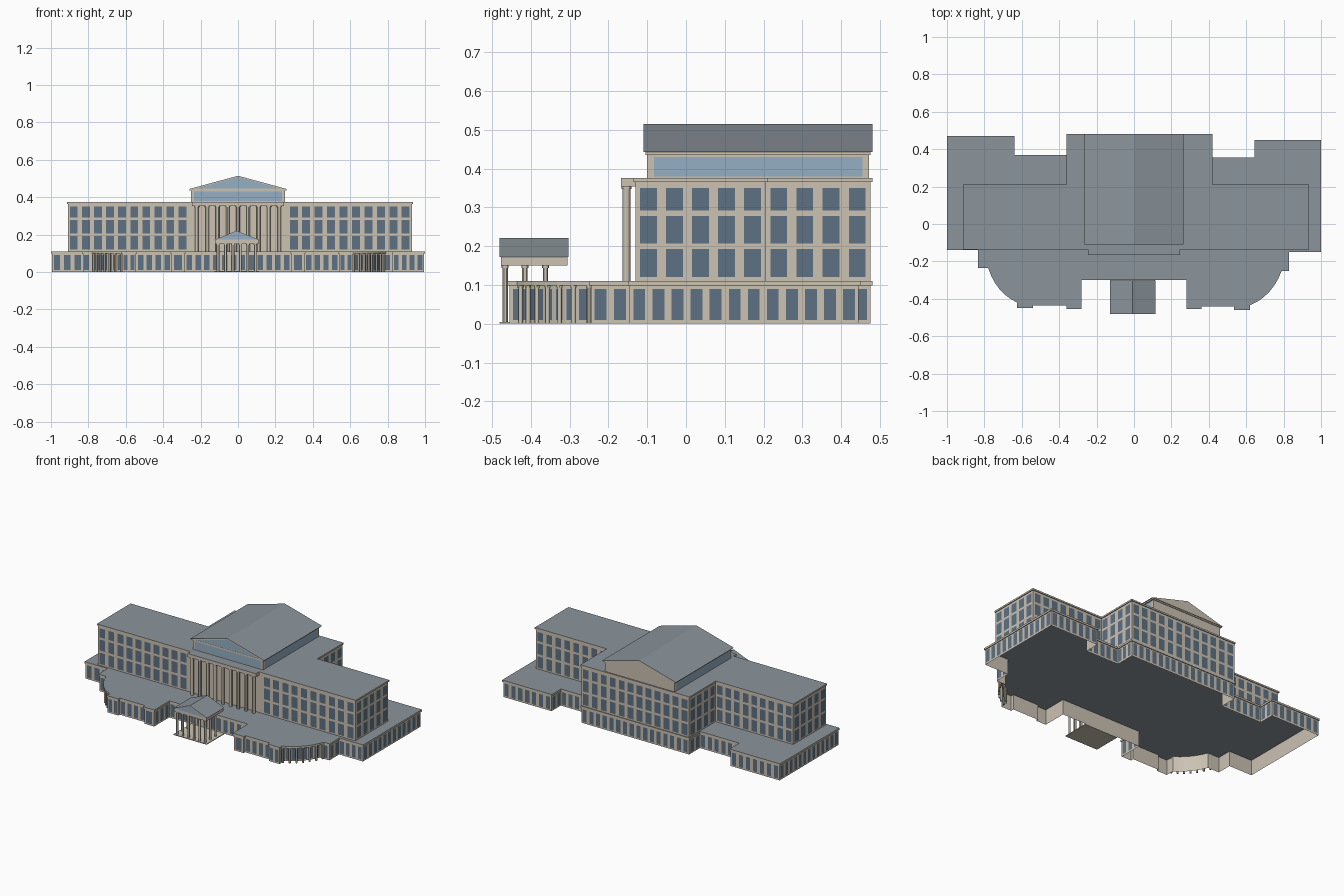
import bpy, bmesh
from mathutils import Vector

cube = bpy.data.objects.get("Cube")
if cube:
    bpy.data.objects.remove(cube, do_unlink=True)


def material(name, rgb):
    m = bpy.data.materials.new(name)
    m.use_nodes = True
    m.diffuse_color = (*rgb, 1)
    m.node_tree.nodes["Principled BSDF"].inputs["Base Color"].default_value = (*rgb, 1)
    return m


STONE = material("stone", (0.60, 0.54, 0.45))
ROOF = material("roof_grey", (0.26, 0.30, 0.33))
WINDOW = material("window_blue", (0.11, 0.165, 0.225))
GLASS = material("pale_glass", (0.30, 0.43, 0.55))


def finish(name, bm, *mats):
    mesh = bpy.data.meshes.new(name)
    bm.to_mesh(mesh)
    bm.free()
    for m in mats:
        mesh.materials.append(m)
    ob = bpy.data.objects.new(name, mesh)
    bpy.context.collection.objects.link(ob)
    return ob


def edges_of(poly):
    return list(zip(poly, poly[1:] + poly[:1]))


def outward(a, b):
    d = (b - a).normalized()
    return Vector((d.y, -d.x))


def rect(x0, x1, y0, y1):
    return [Vector(p) for p in ((x0, y0), (x1, y0), (x1, y1), (x0, y1))]


def inset(poly, dist):
    """Mitred inset of a counter-clockwise outline."""
    result = []
    for i, p in enumerate(poly):
        n1 = outward(poly[i - 1], p)
        n2 = outward(p, poly[(i + 1) % len(poly)])
        result.append(p - (n1 + n2) * dist / (1 + n1.dot(n2)))
    return result


def walls(name, poly, z0, z1):
    """Open ring of wall faces."""
    bm = bmesh.new()
    low = [bm.verts.new((p.x, p.y, z0)) for p in poly]
    high = [bm.verts.new((p.x, p.y, z1)) for p in poly]
    for i in range(len(poly)):
        j = (i + 1) % len(poly)
        bm.faces.new((low[i], low[j], high[j], high[i]))
    return finish(name, bm, STONE)


def slab(name, poly, z0, z1, top=ROOF):
    """Closed slab with stone edges and a coloured top and underside."""
    bm = bmesh.new()
    face = bm.faces.new([bm.verts.new((p.x, p.y, z0)) for p in poly])
    ext = bmesh.ops.extrude_face_region(bm, geom=[face])
    verts = [v for v in ext["geom"] if isinstance(v, bmesh.types.BMVert)]
    bmesh.ops.translate(bm, verts=verts, vec=(0, 0, z1 - z0))
    bmesh.ops.recalc_face_normals(bm, faces=bm.faces)
    for f in bm.faces:
        f.material_index = int(abs(f.normal.z) > 0.5)
    return finish(name, bm, STONE, top)


def windows(name, poly, rows, pitch, ratio, mat=WINDOW, skip=()):
    """Evenly spaced window panes just proud of each wall."""
    bm = bmesh.new()
    for i, (a, b) in enumerate(edges_of(poly)):
        length = (b - a).length
        if i in skip or length < 0.03:
            continue
        n = max(1, round(length / pitch))
        off = outward(a, b) * 0.002
        for k in range(n):
            p = a.lerp(b, (k + 0.5 - ratio / 2) / n) + off
            q = a.lerp(b, (k + 0.5 + ratio / 2) / n) + off
            for z0, z1 in rows:
                corners = ((p, z0), (q, z0), (q, z1), (p, z1))
                bm.faces.new([bm.verts.new((c.x, c.y, z)) for c, z in corners])
    return finish(name, bm, mat)


def gable(name, x0, x1, y0, y1, z0, z1):
    """Gable roof with grey slopes, stone ends and a glass front pediment."""
    bm = bmesh.new()
    mid = (x0 + x1) / 2
    tri = ((x0, z0), (x1, z0), (mid, z1))
    f = [bm.verts.new((x, y0, z)) for x, z in tri]
    r = [bm.verts.new((x, y1, z)) for x, z in tri]
    bm.faces.new(f)
    bm.faces.new(r[::-1])
    for i in range(3):
        j = (i + 1) % 3
        bm.faces.new((f[j], f[i], r[i], r[j]))
    bmesh.ops.recalc_face_normals(bm, faces=bm.faces)
    for face in bm.faces:
        face.material_index = int(face.normal.z > 0.1)
    centre = Vector((mid, (2 * z0 + z1) / 3))
    pane = [centre.lerp(Vector(p), 0.86) for p in tri]
    face = bm.faces.new([bm.verts.new((p.x, y0 - 0.002, p.y)) for p in pane])
    face.material_index = 2
    return finish(name, bm, STONE, ROOF, GLASS)


def columns(name, points, radius, z0, z1):
    bm = bmesh.new()
    for p in points:
        for r, a, b in ((radius, z0, z1), (radius * 1.3, z1 - 0.007, z1)):
            made = bmesh.ops.create_cone(bm, cap_ends=True, segments=12, radius1=r,
                                         radius2=r, depth=b - a)
            bmesh.ops.translate(bm, verts=made["verts"], vec=(p[0], p[1], (a + b) / 2))
    ob = finish(name, bm, STONE)
    bpy.context.view_layer.objects.active = ob
    ob.select_set(True)
    bpy.ops.object.shade_smooth_by_angle()
    ob.select_set(False)


def bow(a, ctrl, b, steps=6):
    a, ctrl, b = Vector(a), Vector(ctrl), Vector(b)
    return [a.lerp(ctrl, k / steps).lerp(ctrl.lerp(b, k / steps), k / steps)
            for k in range(steps + 1)]


def bows(s):
    """Left and right curved bays, drawn in by s."""
    return (bow((-0.78 + s, -0.235), (-0.735 + s, -0.37 + s), (-0.625, -0.42 + s)),
            bow((0.62, -0.435 + s), (0.74 - s, -0.385 + s), (0.79 - s, -0.25)))


def base_outline(s):
    west, east = bows(s)
    points = [(-1, -0.14), (-0.835, -0.14), (-0.835, -0.235), *west,
              (-0.625, -0.45), (-0.54, -0.45), (-0.54, -0.435), (-0.36, -0.435),
              (-0.36, -0.455), (-0.28, -0.455), (-0.28, -0.30), (0.28, -0.30),
              (0.28, -0.455), (0.36, -0.455), (0.36, -0.44), (0.535, -0.44),
              (0.535, -0.46), (0.62, -0.46), *east, (0.83, -0.25), (0.83, -0.15),
              (1, -0.15), (1, 0.45), (0.645, 0.45), (0.645, 0.355), (0.42, 0.355),
              (0.42, 0.48), (-0.36, 0.48), (-0.36, 0.37), (-0.64, 0.37),
              (-0.64, 0.47), (-1, 0.47)]
    return [Vector(p) for p in points]


# Ground storey: open shell, flat roof, windows and bay columns
ground = inset(base_outline(0.028), 0.005)
walls("ground_walls", ground, 0, 0.1)
slab("ground_roof", base_outline(0), 0.098, 0.11)
windows("ground_windows", ground, [(0.01, 0.09)], 0.048, 0.62)
for side, arc in zip(("right", "left"), bows(0.009)):
    columns(side + "_bay_columns", arc, 0.006, 0, 0.1)

# Upper storeys
upper = [Vector(p) for p in (
    (-0.915, -0.135), (-0.265, -0.135), (0.265, -0.135), (0.935, -0.135), (0.935, 0.21),
    (0.42, 0.21), (0.42, 0.48), (-0.36, 0.48), (-0.36, 0.21), (-0.915, 0.21))]
body = inset(upper, 0.005)
walls("upper_walls", body, 0.11, 0.367)
slab("upper_cornice", upper, 0.365, 0.375)
windows("upper_windows", body, [(0.12, 0.193), (0.207, 0.278), (0.292, 0.35)],
        0.065, 0.64, skip=(1,))

# Colonnade in the middle of the front
slab("colonnade_beam", rect(-0.245, 0.245, -0.167, -0.12), 0.353, 0.375)
columns("colonnade", [(-0.22 + 0.055 * k, -0.153) for k in range(9)], 0.01, 0.11, 0.354)

# Attic with its glass band and gable roof
attic = rect(-0.25, 0.25, -0.1, 0.472)
walls("attic_walls", attic, 0.375, 0.437)
windows("attic_glass", attic, [(0.379, 0.43)], 9, 0.94, GLASS, skip=(2,))
slab("attic_trim", rect(-0.258, 0.258, -0.105, 0.476), 0.435, 0.444, STONE)
gable("main_gable_roof", -0.265, 0.265, -0.11, 0.48, 0.443, 0.515)

# Entrance porch
slab("porch_floor", rect(-0.125, 0.112, -0.48, -0.30), 0, 0.005, STONE)
slab("porch_beam", rect(-0.123, 0.109, -0.477, -0.305), 0.15, 0.173, STONE)
gable("porch_roof", -0.128, 0.114, -0.48, -0.303, 0.172, 0.221)
front = [(-0.107 + 0.04 * k, -0.466) for k in range(6)]
sides = [(x, y) for x in (-0.107, 0.093) for y in (-0.415, -0.362)]
columns("porch_columns", front + sides, 0.007, 0, 0.151)
